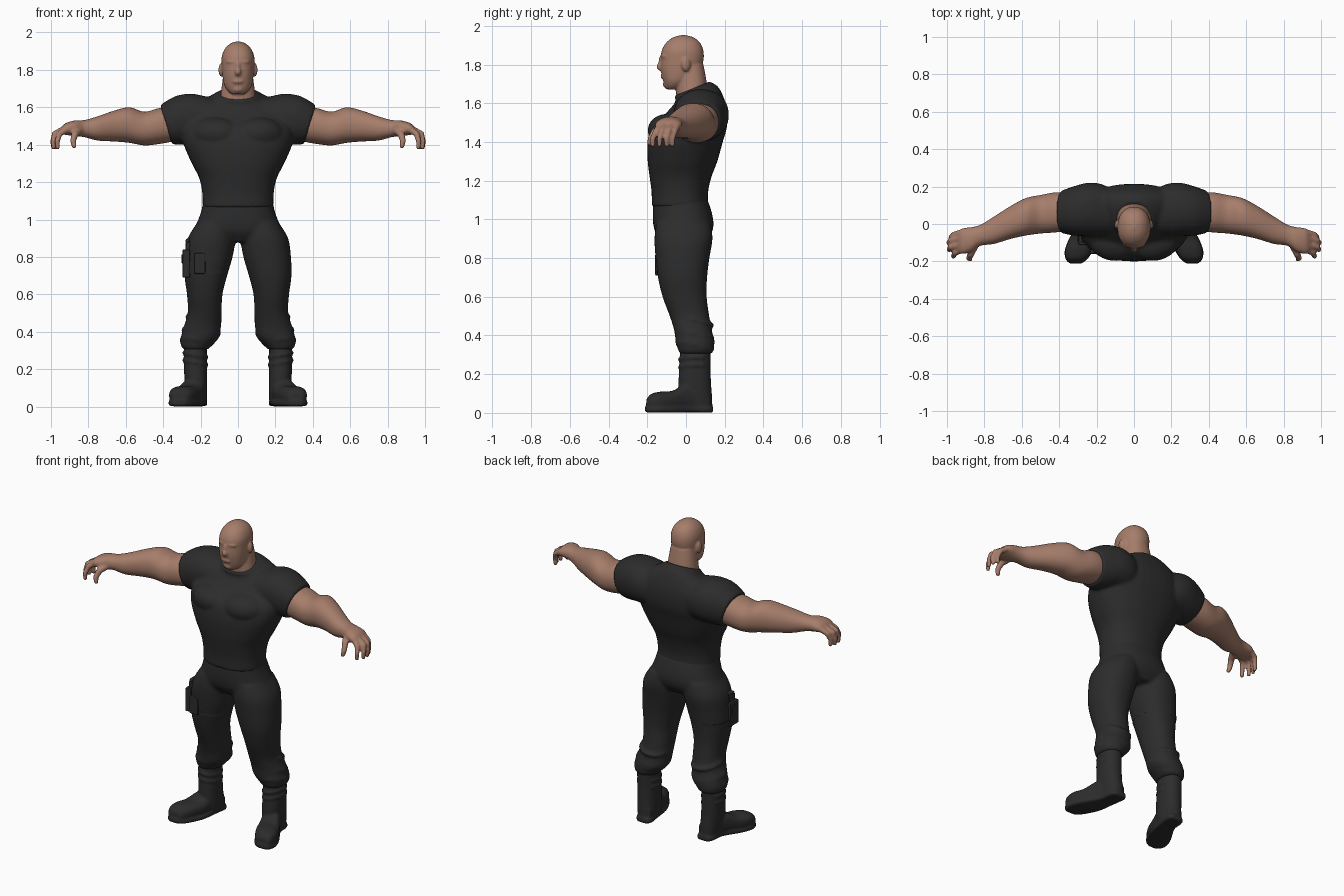
import bpy, bmesh, math
from mathutils import Matrix, Vector


def material(name, rgb):
    m = bpy.data.materials.new(name)
    m.diffuse_color = (*rgb, 1)
    return m


SKIN = material("skin", (0.38, 0.205, 0.145))
BLACK = material("black cloth", (0.025, 0.025, 0.025))


def smooth_rings(rings, steps=4):
    """Catmull-Rom interpolation of the section values."""
    out = []
    for i in range(len(rings) - 1):
        p0, p1 = rings[max(i - 1, 0)], rings[i]
        p2, p3 = rings[i + 1], rings[min(i + 2, len(rings) - 1)]
        for k in range(steps):
            t = k / steps
            out.append([0.5 * (2 * b + (c - a) * t + (2 * a - 5 * b + 4 * c - d) * t * t
                               + (3 * b - a - 3 * c + d) * t ** 3)
                        for a, b, c, d in zip(p0, p1, p2, p3)])
    return out + [list(rings[-1])]


def loft(bm, axis, rings, side=1, power=2.2, n=40):
    """Closed skin over sections (cx, cy, cz, half_u, half_v, tilt)."""
    rings = smooth_rings([tuple(r) + (0,) * (6 - len(r)) for r in rings])
    loops = []
    for cx, cy, cz, a, b, tilt in rings:
        loop = []
        for i in range(n):
            t = 2 * math.pi * i / n
            c, s = math.cos(t), math.sin(t)
            u = a * math.copysign(abs(c) ** (2 / power), c)
            v = b * math.copysign(abs(s) ** (2 / power), s)
            off = {'z': (u, v, v * tilt), 'x': (v * tilt, u, v), 'y': (u, 0, v)}[axis]
            loop.append(bm.verts.new((side * (cx + off[0]), cy + off[1], cz + off[2])))
        loops.append(loop)
    for p, q in zip(loops, loops[1:]):
        for i in range(n):
            j = (i + 1) % n
            bm.faces.new((p[i], p[j], q[j], q[i]))
    bm.faces.new(loops[0][::-1])
    bm.faces.new(loops[-1])


def ball(bm, pos, size, rot=0):
    m = Matrix.Translation(pos) @ Matrix.Rotation(rot, 4, 'Z') @ Matrix.Diagonal((*size, 1))
    bmesh.ops.create_icosphere(bm, subdivisions=3, radius=1, matrix=m)


def chain(bm, pts, r0, r1, side=1):
    """Rounded tube through a few points."""
    pts = [Vector(p) for p in pts]
    k = 8
    total = k * (len(pts) - 1)
    for i in range(total + 1):
        j = min(i // k, len(pts) - 2)
        p = pts[j].lerp(pts[j + 1], (i - j * k) / k)
        r = r0 + (r1 - r0) * i / total
        ball(bm, (side * p.x, p.y, p.z), (r, r, r))


def box(bm, pos, size):
    bmesh.ops.create_cube(bm, size=1, matrix=Matrix.Translation(pos) @ Matrix.Diagonal((*size, 1)))


def finish(bm, name, mat, voxel=0.0, relax=4, bevel=0.0):
    bmesh.ops.recalc_face_normals(bm, faces=bm.faces)
    me = bpy.data.meshes.new(name)
    bm.to_mesh(me)
    bm.free()
    me.materials.append(mat)
    ob = bpy.data.objects.new(name, me)
    bpy.context.collection.objects.link(ob)
    if voxel:  # fuse overlapping volumes into one organic surface
        m = ob.modifiers.new("fuse", 'REMESH')
        m.mode = 'VOXEL'
        m.voxel_size = voxel
        m.use_smooth_shade = True
        s = ob.modifiers.new("relax", 'SMOOTH')
        s.factor, s.iterations = 0.5, relax
    if bevel:
        b = ob.modifiers.new("round", 'BEVEL')
        b.width, b.segments = bevel, 2
    return ob


# Head and neck
bm = bmesh.new()
loft(bm, 'z', [(0, .04, 1.56, .11, .08), (0, .03, 1.66, .094, .082),
               (0, .028, 1.72, .086, .077), (0, .02, 1.80, .075, .07)])
loft(bm, 'z', [(0, -.072, 1.672, .034, .03), (0, -.06, 1.69, .056, .05),
               (0, -.045, 1.72, .074, .074), (0, -.03, 1.77, .083, .1),
               (0, -.02, 1.82, .087, .11), (0, -.018, 1.87, .087, .108),
               (0, -.015, 1.912, .071, .088), (0, -.014, 1.94, .042, .053),
               (0, -.014, 1.952, .01, .012)])
ball(bm, (0, -.132, 1.79), (.018, .02, .022))
ball(bm, (0, -.13, 1.815), (.012, .012, .03))
ball(bm, (0, -.108, 1.843), (.062, .024, .013))
ball(bm, (0, -.118, 1.738), (.03, .014, .012))
ball(bm, (0, -.098, 1.697), (.03, .022, .02))
for s in (1, -1):
    ball(bm, (s * .09, .0, 1.80), (.013, .024, .036), s * .3)
finish(bm, "head", SKIN, .006, 3)

# Shirt: torso, chest muscles and short sleeves
bm = bmesh.new()
loft(bm, 'z', [(0, -.031, 1.065, .190, .146), (0, -.032, 1.14, .191, .146),
               (0, -.028, 1.22, .207, .160), (0, -.018, 1.30, .247, .180),
               (0, -.004, 1.40, .290, .194), (0, .018, 1.48, .300, .194),
               (0, .047, 1.55, .280, .165, .1), (0, .06, 1.61, .230, .132, .2),
               (0, .055, 1.65, .150, .108, .35), (0, .03, 1.675, .098, .092, .4)], power=2.3)
for s in (1, -1):
    loft(bm, 'x', [(.10, .06, 1.53, .12, .11), (.18, .075, 1.535, .14, .125),
                   (.25, .078, 1.54, .142, .132), (.32, .07, 1.53, .132, .13, .1),
                   (.385, .065, 1.507, .114, .104, .3)], s)
    ball(bm, (s * .12, -.10, 1.46), (.13, .095, .085), s * .3)
finish(bm, "shirt", BLACK, .01)

# Arms and hands
FINGERS = [(.92, -.045, .965, .978, -.07), (.93, -.077, .98, .990, -.10),
           (.93, -.11, .98, .988, -.137), (.915, -.135, .955, .966, -.172)]
for s, label in ((1, "left"), (-1, "right")):
    bm = bmesh.new()
    loft(bm, 'x', [(.33, .065, 1.51, .10, .09), (.42, .062, 1.50, .107, .096),
                   (.50, .052, 1.486, .103, .09), (.58, .038, 1.505, .10, .095),
                   (.66, .008, 1.50, .088, .083), (.75, -.034, 1.487, .073, .065),
                   (.82, -.06, 1.486, .056, .046), (.87, -.083, 1.488, .066, .042),
                   (.92, -.092, 1.484, .068, .032), (.945, -.097, 1.475, .05, .018)], s)
    for bx, by, mx, tx, ty in FINGERS:
        chain(bm, [(bx, by, 1.483), (mx, (by + ty) / 2, 1.458), (tx, ty, 1.418),
                   (tx - .002, ty, 1.385)], .018, .012, s)
    chain(bm, [(.85, -.11, 1.475), (.872, -.16, 1.455), (.882, -.182, 1.42),
               (.876, -.188, 1.392)], .022, .013, s)
    finish(bm, label + "_arm", SKIN, .007, 3)

# Trousers with bloused cuffs
bm = bmesh.new()
loft(bm, 'z', [(0, -.03, 1.11, .182, .138), (0, -.02, 1.04, .198, .152),
               (0, -.014, .98, .220, .156), (0, -.012, .93, .238, .145),
               (0, -.01, .88, .17, .11)], power=2.3)
for s in (1, -1):
    loft(bm, 'z', [(.115, -.013, .98, .105, .14), (.14, -.013, .90, .128, .15),
                   (.156, -.018, .80, .127, .139), (.172, -.018, .70, .114, .127),
                   (.178, -.007, .60, .095, .114), (.178, .018, .50, .090, .102),
                   (.190, .035, .43, .099, .097), (.203, .047, .37, .102, .100),
                   (.222, .05, .33, .084, .092), (.226, .05, .305, .066, .082)], s)
    # fabric folds around the cuffs and behind the knees
    for z, cx, a, b in ((.345, .222, .083, .094), (.40, .197, .099, .095), (.47, .184, .09, .095)):
        chain(bm, [(cx + a * math.cos(t * math.pi / 6), .045 + b * math.sin(t * math.pi / 6),
                    z + .02 * math.cos(t * math.pi / 6 + 1)) for t in range(13)], .009, .009, s)
finish(bm, "trousers", BLACK, .01)

# Boots with soles and instep straps
for s, label in ((1, "left"), (-1, "right")):
    bm = bmesh.new()
    loft(bm, 'z', [(.226, .05, .36, .06, .079), (.228, .047, .25, .061, .08),
                   (.226, .045, .16, .061, .084), (.222, .05, .08, .058, .085),
                   (.22, .055, .03, .054, .08)], s)
    loft(bm, 'y', [(.218, .12, .06, .045, .05), (.222, .06, .075, .055, .068),
                   (.24, .0, .08, .062, .07), (.268, -.07, .064, .073, .05),
                   (.292, -.13, .062, .074, .048), (.306, -.18, .056, .06, .042),
                   (.31, -.205, .045, .038, .025)], s, 2.5)
    loft(bm, 'y', [(.215, .14, .018, .035, .017), (.218, .11, .018, .054, .017),
                   (.228, .03, .02, .056, .017), (.265, -.07, .018, .078, .017),
                   (.294, -.14, .018, .077, .017), (.308, -.19, .018, .057, .017),
                   (.312, -.212, .02, .03, .014)], s, 4)
    for z in (.235, .275):
        chain(bm, [(.228 + .063 * math.cos(t * math.pi / 6), .047 + .082 * math.sin(t * math.pi / 6),
                    z + .012 * math.cos(t * math.pi / 6)) for t in range(5, 14)], .008, .008, s)
    finish(bm, label + "_boot", BLACK, .008, 3)

# Thigh holster with pistol grip, and its front pouch
bm = bmesh.new()
box(bm, (-.277, -.07, .765), (.04, .085, .15))
box(bm, (-.268, -.07, .855), (.026, .06, .05))
box(bm, (-.296, -.07, .79), (.012, .06, .05))
box(bm, (-.205, -.142, .765), (.06, .035, .11))
finish(bm, "holster", BLACK, bevel=.006)
bm = bmesh.new()
chain(bm, [(-.262, -.06, .85), (-.262, -.055, .89), (-.27, -.085, .885)], .015, .013)
finish(bm, "pistol_grip", BLACK, .006, 2)

# Holster strap around the thigh
bm = bmesh.new()
loft(bm, 'z', [(-.172, -.02, .712, .118, .13), (-.172, -.02, .735, .119, .132)])
finish(bm, "thigh_strap", BLACK)
